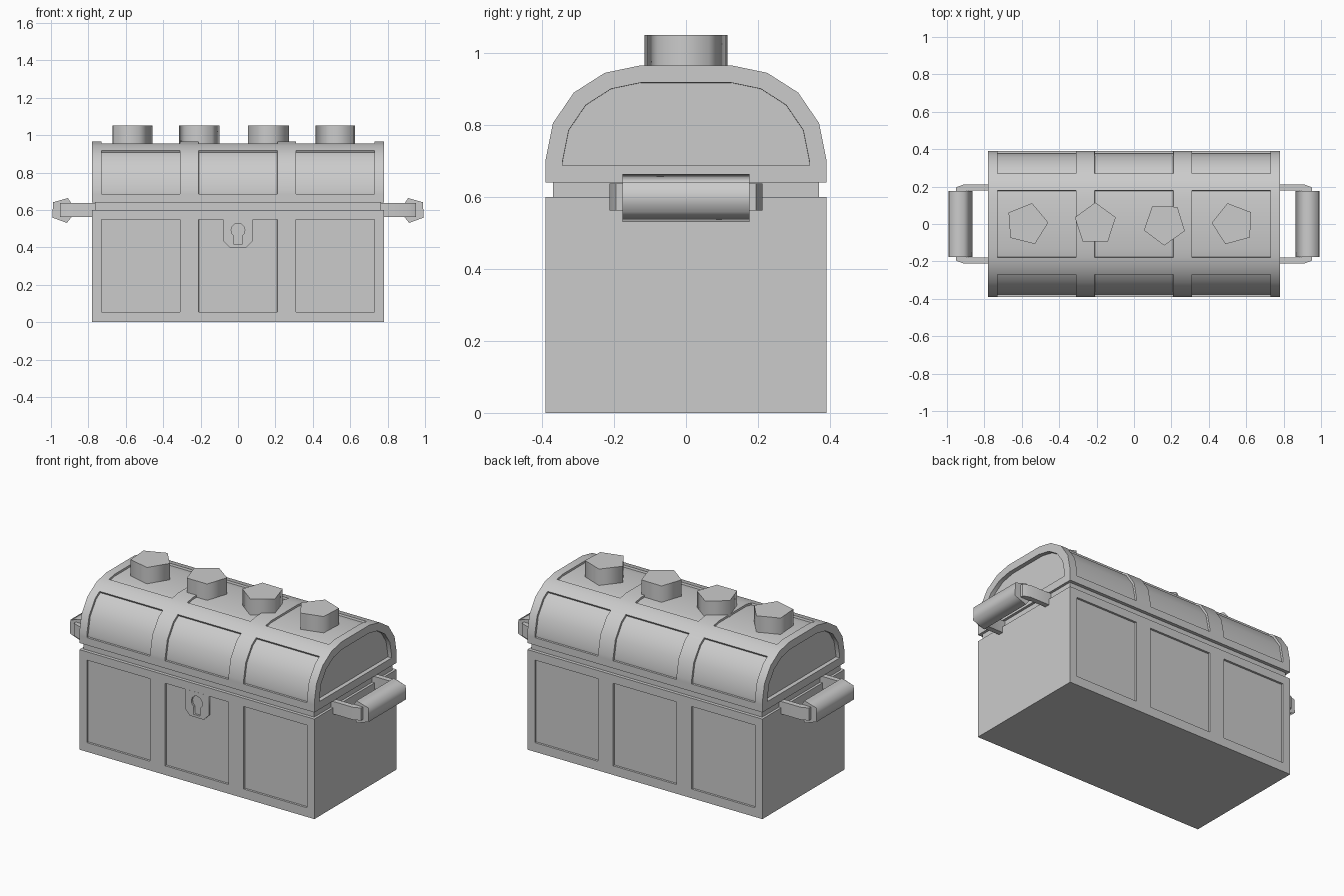
import bpy, bmesh
from math import cos, sin, radians, pi
from mathutils import Vector

if "Cube" in bpy.data.objects:
    bpy.data.objects.remove(bpy.data.objects["Cube"])

XS = [-.78, -.73, -.31, -.21, .21, .31, .73, .78]


def finish(name, bm, angle=35):
    bmesh.ops.recalc_face_normals(bm, faces=bm.faces[:])
    me = bpy.data.meshes.new(name)
    bm.to_mesh(me)
    bm.free()
    ob = bpy.data.objects.new(name, me)
    bpy.context.collection.objects.link(ob)
    bpy.ops.object.select_all(action='DESELECT')
    ob.select_set(True)
    bpy.context.view_layer.objects.active = ob
    bpy.ops.object.shade_smooth_by_angle(angle=radians(angle))
    return ob


def prism(name, pts, vec, angle=30):
    """Extrude a flat outline along a vector."""
    bm = bmesh.new()
    f = bm.faces.new([bm.verts.new(p) for p in pts])
    r = bmesh.ops.extrude_face_region(bm, geom=[f], use_keep_orig=True)
    vs = [v for v in r['geom'] if isinstance(v, bmesh.types.BMVert)]
    bmesh.ops.translate(bm, verts=vs, vec=Vector(vec))
    return finish(name, bm, angle)


def panelled(name, half, segs, depth, cap_inset=0):
    """Extrude a mirrored (y, z) profile along x and sink a 3-column set of panels."""
    prof = [(-y, z) for y, z in half] + half[::-1]
    n = len(prof)
    bm = bmesh.new()
    rings = [[bm.verts.new((x, y, z)) for y, z in prof] for x in XS]
    panels = []
    for c in range(len(XS) - 1):
        for i in range(n):
            j = (i + 1) % n
            f = bm.faces.new((rings[c][i], rings[c][j], rings[c + 1][j], rings[c + 1][i]))
            if c in (1, 3, 5) and i in segs:
                panels.append(f)
    caps = [bm.faces.new(rings[0]), bm.faces.new(rings[-1])]
    bmesh.ops.recalc_face_normals(bm, faces=bm.faces[:])
    bm.normal_update()
    bmesh.ops.inset_region(bm, faces=panels, thickness=.0005, depth=-depth,
                           use_boundary=True, use_even_offset=True)
    if cap_inset:
        for cap in caps:
            bmesh.ops.inset_region(bm, faces=[cap], thickness=cap_inset, depth=0,
                                   use_boundary=True, use_even_offset=True)
            bmesh.ops.inset_region(bm, faces=[cap], thickness=.0005, depth=-.025,
                                   use_boundary=True, use_even_offset=True)
    return finish(name, bm)


def pentagon(cx, cy, r, start):
    return [(cx + r * cos(radians(start + 72 * k)), cy + r * sin(radians(start + 72 * k)))
            for k in range(5)]


# Chest body with three panels front and back
panelled("chest_body", [(.39, 0), (.39, .055), (.39, .55), (.39, .60)], {1, 5}, .012)

# Narrow seam between body and lid
prism("seam_band", [(-.765, -.37, .59), (.765, -.37, .59), (.765, .37, .59), (-.765, .37, .59)],
      (0, 0, .06))

# Domed lid with sunken panels and recessed ends
panelled("domed_lid",
         [(.39, .64), (.39, .685), (.39, .705), (.37, .805), (.312, .89), (.27, .917),
          (.226, .945), (.18, .9546), (.13, .965)],
         {1, 2, 3, 4, 7, 8, 9, 12, 13, 14, 15}, .012, .047)

# Lock plate with a keyhole through it
plate = [(-.08, .552), (.08, .552), (.08, .435), (.045, .40), (-.045, .40), (-.08, .435)]
hole = [(.037 * cos(a), .492 + .037 * sin(a))
        for a in [radians(-57 + k * 294 / 10) for k in range(11)]]
hole += [(-.022, .415), (.022, .415)]
cu = bpy.data.curves.new("lock_plate", 'CURVE')
cu.dimensions = '2D'
cu.fill_mode = 'BOTH'
cu.extrude = .0075
for pts in (plate, hole):
    sp = cu.splines.new('POLY')
    sp.points.add(len(pts) - 1)
    for p, (x, z) in zip(sp.points, pts):
        p.co = (x, z, 0, 1)
    sp.use_cyclic_u = True
lock = bpy.data.objects.new("lock_plate", cu)
bpy.context.collection.objects.link(lock)
lock.rotation_euler = (pi / 2, 0, 0)
lock.location = (0, -.383, 0)
bpy.ops.object.select_all(action='DESELECT')
lock.select_set(True)
bpy.context.view_layer.objects.active = lock
bpy.ops.object.convert(target='MESH')

# Five-sided studs along the top
for k, (x, rot) in enumerate([(-.573, 4), (-.207, 90), (.163, 125), (.53, 177)]):
    prism(f"lid_stud_{k + 1}", [(a, b, .94) for a, b in pentagon(x, 0, .115, rot)],
          (0, 0, .111), 80)

# End handles: two bracket arms and a five-sided grip
for side, sx in (("left", -1), ("right", 1)):
    for end, sy in (("front", -1), ("back", 1)):
        outline = [(.755, .18), (.755, .212), (.91, .212), (.953, .195), (.953, .17), (.90, .17),
                   (.88, .18)]
        prism(f"{side}_handle_arm_{end}", [(sx * x, sy * y, .563) for x, y in outline],
              (0, 0, .075))
    prism(f"{side}_handle_grip",
          [(-sx * x, -.177, z) for x, z in pentagon(-.934, .598, .07, 70)], (0, .354, 0), 80)
